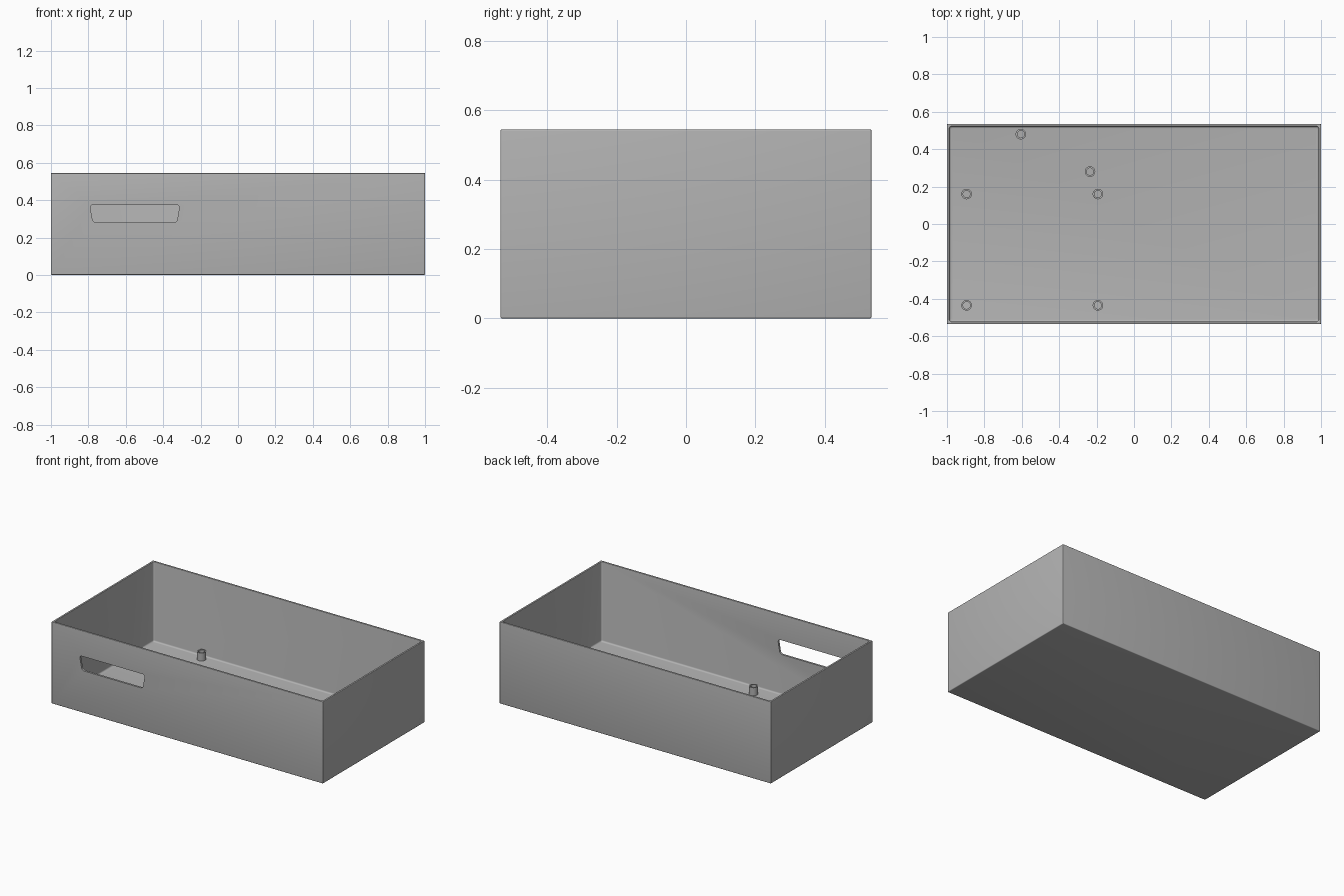
import bpy, bmesh
from math import sin, cos, pi
from mathutils import Vector

cube = bpy.data.objects.get("Cube")
if cube:
    bpy.data.objects.remove(cube, do_unlink=True)

grey = bpy.data.materials.new("plain grey")
grey.use_nodes = True
colour = (0.45, 0.45, 0.45, 1)
grey.diffuse_color = colour
grey.node_tree.nodes["Principled BSDF"].inputs["Base Color"].default_value = colour

HX, HY, HEIGHT = 1.0, 0.535, 0.545
WALL, FLOOR = 0.0135, 0.0135
EDGE, FILLET = 0.005, 0.01


def rounded_rect(inset, radius, z):
    """Ring of points, counter-clockwise, with rounded corners."""
    ring = []
    for corner, (sx, sy) in enumerate([(1, 1), (-1, 1), (-1, -1), (1, -1)]):
        for step in range(5):
            a = (corner + step / 4) * pi / 2
            ring.append((sx * (HX - inset - radius) + radius * cos(a),
                         sy * (HY - inset - radius) + radius * sin(a), z))
    return ring


def loft(name, rings, capped=True):
    """Skin consecutive rings; cap the ends or join last to first."""
    bm = bmesh.new()
    loops = [[bm.verts.new(p) for p in ring] for ring in rings]
    pairs = list(zip(loops, loops[1:]))
    if not capped:
        pairs.append((loops[-1], loops[0]))
    for low, high in pairs:
        for i in range(len(low)):
            j = (i + 1) % len(low)
            bm.faces.new((low[i], low[j], high[j], high[i]))
    if capped:
        bm.faces.new(loops[0][::-1])
        bm.faces.new(loops[-1])
    bmesh.ops.recalc_face_normals(bm, faces=bm.faces)
    mesh = bpy.data.meshes.new(name)
    bm.to_mesh(mesh)
    bm.free()
    mesh.materials.append(grey)
    obj = bpy.data.objects.new(name, mesh)
    bpy.context.collection.objects.link(obj)
    return obj


def select_only(obj):
    bpy.ops.object.select_all(action='DESELECT')
    obj.select_set(True)
    bpy.context.view_layer.objects.active = obj


# Open tray: up the outside, over the rounded rim, down to the filleted floor
quarter = [i * pi / 8 for i in range(5)]
rim = 0.004
section = [(EDGE * (1 - sin(a)), EDGE * (1 - cos(a))) for a in quarter]
section += [(rim * (1 - cos(a)), HEIGHT - rim * (1 - sin(a))) for a in quarter]
section += [(WALL - rim * (1 - sin(a)), HEIGHT - rim * (1 - cos(a))) for a in quarter]
section += [(WALL + FILLET * (1 - cos(a)), FLOOR + FILLET * (1 - sin(a))) for a in quarter]
rings = []
for inset, z in section:
    rings.append(rounded_rect(inset, max(EDGE - inset, 0.001) if inset < WALL / 2 else FILLET, z))
tray = loft("tray", rings)

# Rounded trapezoid slot through the front wall
corners = [Vector(p) for p in [(-0.793, 0.375), (-0.775, 0.28), (-0.327, 0.28), (-0.311, 0.375)]]
outline = []
for i, c in enumerate(corners):
    a = c + (corners[i - 1] - c).normalized() * 0.02
    b = c + (corners[(i + 1) % 4] - c).normalized() * 0.02
    for step in range(7):
        t = step / 6
        outline.append(a.lerp(c, t).lerp(c.lerp(b, t), t))
cutter = loft("slot_cutter", [[(p.x, y, p.y) for p in outline] for y in (-HY - 0.1, -HY + 0.1)])
cutter.hide_render = True
cut = tray.modifiers.new("slot", 'BOOLEAN')
cut.operation, cut.solver, cut.object = 'DIFFERENCE', 'EXACT', cutter
select_only(tray)
bpy.ops.object.modifier_apply(modifier=cut.name)
bpy.data.objects.remove(cutter, do_unlink=True)
bpy.ops.object.shade_smooth_by_angle()

# Hollow mounting posts standing on the floor
OUTER, BORE, POST_TOP = 0.028, 0.019, 0.066


def circle(x, y, r, z):
    return [(x + r * cos(i * pi / 16), y + r * sin(i * pi / 16), z) for i in range(32)]


spots = [(x, y) for x in (-0.895, -0.193) for y in (-0.435, 0.16)]
spots += [(-0.235, 0.28), (-0.605, 0.48)]
for n, (x, y) in enumerate(spots, 1):
    base = FLOOR - 0.005
    post = loft(f"mounting_post_{n}", [
        circle(x, y, OUTER, base), circle(x, y, OUTER, POST_TOP),
        circle(x, y, BORE, POST_TOP), circle(x, y, BORE, base)], capped=False)
    select_only(post)
    bpy.ops.object.shade_smooth_by_angle()
